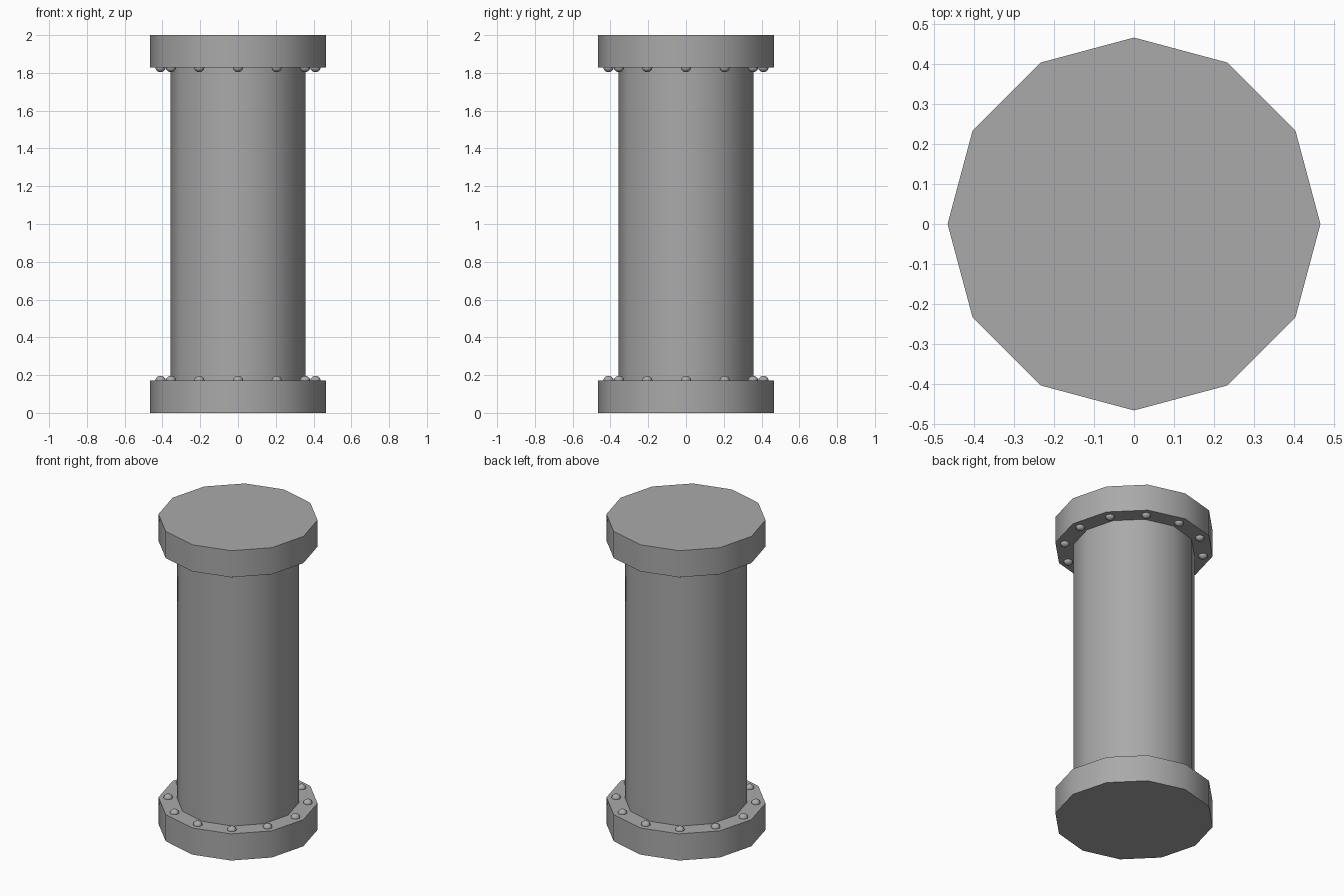
import bpy
from math import cos, sin, radians, pi

if "Cube" in bpy.data.objects:
    bpy.data.objects.remove(bpy.data.objects["Cube"], do_unlink=True)

SIDES = 12
FLANGE_H = 0.172

metal = bpy.data.materials.new("grey metal")
metal.use_nodes = True
GREY = (0.4, 0.4, 0.4, 1)
metal.diffuse_color = GREY
metal.node_tree.nodes["Principled BSDF"].inputs["Base Color"].default_value = GREY


def finish(name, angle=35):
    ob = bpy.context.object
    ob.name = name
    ob.data.materials.append(metal)
    bpy.ops.object.shade_smooth_by_angle(angle=radians(angle))
    return ob


def drum(name, radius, bottom, top, cap="NGON"):
    bpy.ops.mesh.primitive_cylinder_add(
        vertices=SIDES, radius=radius, depth=top - bottom,
        end_fill_type=cap, location=(0, 0, (bottom + top) / 2))
    return finish(name)


# Central pipe and its two end flanges
drum("pipe", 0.358, FLANGE_H, 2 - FLANGE_H, cap="NOTHING")
drum("bottom_flange", 0.467, 0, FLANGE_H)
drum("top_flange", 0.467, 2 - FLANGE_H, 2)

# Ring of domed bolts on the inner face of each flange
for ring, z in (("bottom", FLANGE_H), ("top", 2 - FLANGE_H)):
    for i in range(SIDES):
        a = i * 2 * pi / SIDES
        bpy.ops.mesh.primitive_uv_sphere_add(
            segments=12, ring_count=8, radius=0.027,
            location=(0.41 * cos(a), 0.41 * sin(a), z))
        bolt = finish(f"{ring}_bolt_{i + 1}", 60)
        bolt.scale.z = 0.9
